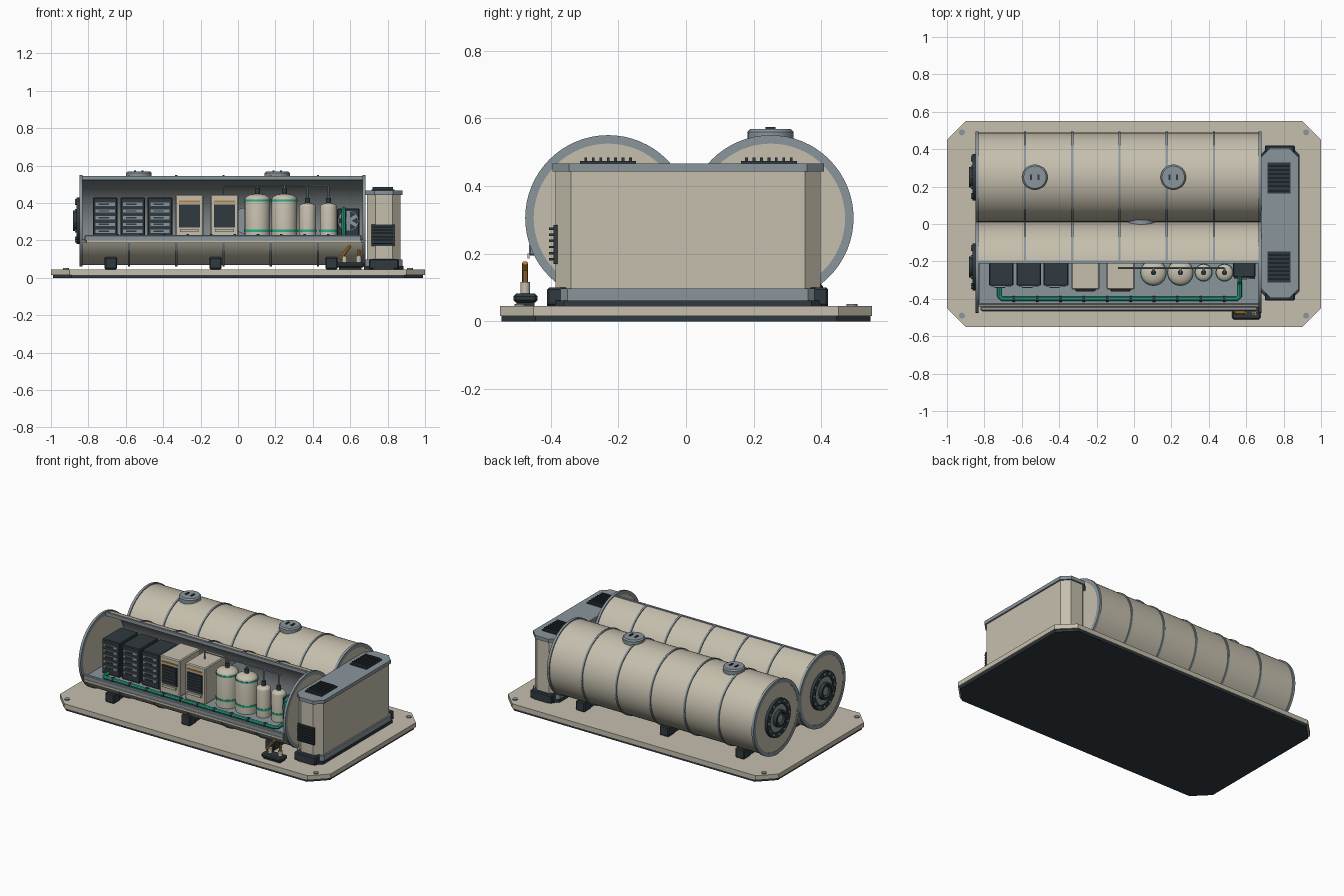
import bpy, bmesh, math
from mathutils import Vector, Matrix

if "Cube" in bpy.data.objects:
    bpy.data.objects.remove(bpy.data.objects["Cube"])

def material(name, rgb):
    m = bpy.data.materials.new(name)
    m.use_nodes = True
    m.diffuse_color = (*rgb, 1)
    m.node_tree.nodes["Principled BSDF"].inputs["Base Color"].default_value = (*rgb, 1)
    return m

CREAM = material("warm cream", (0.56, 0.52, 0.42))
STEEL = material("blue grey steel", (0.25, 0.30, 0.33))
LINER = material("inner liner grey", (0.20, 0.22, 0.23))
DARK = material("dark slate", (0.03, 0.042, 0.05))
TEAL = material("teal", (0.02, 0.42, 0.25))
ORANGE = material("amber", (0.50, 0.22, 0.04))

def finish(name, bm, *mats):
    bmesh.ops.recalc_face_normals(bm, faces=bm.faces)
    me = bpy.data.meshes.new(name)
    bm.to_mesh(me)
    bm.free()
    for m in mats:
        me.materials.append(m)
    ob = bpy.data.objects.new(name, me)
    bpy.context.collection.objects.link(ob)
    bpy.ops.object.select_all(action='DESELECT')
    ob.select_set(True)
    bpy.context.view_layer.objects.active = ob
    bpy.ops.object.shade_smooth_by_angle(angle=math.radians(32))
    return ob

def box(name, x, y, z, mat, bevel=0):
    bm = bmesh.new()
    size = [b - a for a, b in (x, y, z)]
    mid = [(a + b) / 2 for a, b in (x, y, z)]
    bmesh.ops.create_cube(bm, size=1, matrix=Matrix.Translation(mid) @ Matrix.Diagonal((*size, 1)))
    if bevel:
        bmesh.ops.bevel(bm, geom=bm.edges[:], offset=bevel, segments=1, affect='EDGES')
    return finish(name, bm, mat)

def around(name, profile, loc, axis, mat, start=0, sweep=360, steps=48, closed=False, inner=None):
    """Sweep (radius, height) points round an axis; an open arc gets end caps."""
    bm = bmesh.new()
    loop = profile + profile[:1] if closed else profile
    full = sweep == 360
    count = steps if full else steps + 1
    rows = []
    for i in range(count):
        a = math.radians(start + sweep * i / steps)
        c, s = math.cos(a), math.sin(a)
        place = {'X': lambda r, h: (h, r * c, r * s),
                 'Y': lambda r, h: (r * c, h, r * s),
                 'Z': lambda r, h: (r * c, r * s, h)}[axis]
        rows.append([bm.verts.new(Vector(loc) + Vector(place(r, h))) for r, h in profile])
    n = len(profile)
    for i in range(steps):
        p, q = rows[i], rows[(i + 1) % count]
        for j in range(n if closed else n - 1):
            k = (j + 1) % n
            f = bm.faces.new((p[j], p[k], q[k], q[j]))
            if inner and j == n - 1:
                f.material_index = 1
    if not full:
        bm.faces.new(rows[0])
        bm.faces.new(rows[-1])
    bmesh.ops.remove_doubles(bm, verts=bm.verts, dist=1e-5)
    return finish(name, bm, *([mat, inner] if inner else [mat]))

def cyl(name, loc, r, h, axis, mat, steps=32, ch=0):
    return around(name, [(0, 0), (r, 0), (r, h - ch), (r - ch, h), (0, h)], loc, axis, mat, steps=steps)

def ring(name, loc, r0, r1, h0, h1, axis, mat, **kw):
    return around(name, [(r0, h0), (r1, h0), (r1, h1), (r0, h1)], loc, axis, mat, closed=True, **kw)

def slab(name, x, y, z, cut, mat):
    (x0, x1), (y0, y1) = x, y
    pts = [(x0 + cut, y0), (x1 - cut, y0), (x1, y0 + cut), (x1, y1 - cut),
           (x1 - cut, y1), (x0 + cut, y1), (x0, y1 - cut), (x0, y0 + cut)]
    bm = bmesh.new()
    f = bm.faces.new([bm.verts.new((*p, z[0])) for p in pts])
    ext = bmesh.ops.extrude_face_region(bm, geom=[f])["geom"]
    bmesh.ops.translate(bm, vec=(0, 0, z[1] - z[0]), verts=[v for v in ext if isinstance(v, bmesh.types.BMVert)])
    return finish(name, bm, mat)

def pipe(name, pts, r, mat):
    cu = bpy.data.curves.new(name, 'CURVE')
    cu.dimensions, cu.bevel_depth, cu.bevel_resolution, cu.use_fill_caps = '3D', r, 2, True
    sp = cu.splines.new('POLY')
    sp.points.add(len(pts) - 1)
    for p, co in zip(sp.points, pts):
        p.co = (*co, 1)
    cu.materials.append(mat)
    ob = bpy.data.objects.new(name, cu)
    bpy.context.collection.objects.link(ob)
    bpy.ops.object.select_all(action='DESELECT')
    ob.select_set(True)
    bpy.context.view_layer.objects.active = ob
    bpy.ops.object.convert(target='MESH')
    bpy.ops.object.shade_smooth_by_angle(angle=math.radians(40))

# Ground plate with corner bolts
slab("plate_underside", (-0.99, 0.99), (-0.545, 0.545), (0, 0.018), 0.1, DARK)
slab("plate", (-1, 1), (-0.55, 0.55), (0.015, 0.045), 0.1, CREAM)
for sx in (-1, 1):
    for sy in (-1, 1):
        cyl("plate_bolt", (sx * 0.92, sy * 0.49, 0.045), 0.016, 0.006, 'Z', STEEL, 12)

# Two horizontal hulls; the front one is open at its upper front
LEFT, RIGHT, CZ, R = -0.845, 0.68, 0.305, 0.238
FRONT, REAR = (0, -0.23, CZ), (0, 0.25, CZ)
OPEN = dict(start=206, sweep=237)
cyl("rear_hull", (LEFT, 0.25, CZ), R, RIGHT - LEFT, 'X', CREAM, 64)
ring("front_hull", FRONT, R - 0.016, R, LEFT, RIGHT, 'X', CREAM, steps=48, inner=LINER, **OPEN)
for label, hub, arc in (("front", FRONT, OPEN), ("rear", REAR, {})):
    y = hub[1]
    for i in range(1, 6):
        x = LEFT + 0.01 + i * 0.2525
        ring(label + "_hull_band", hub, R - 0.002, R + 0.006, x - 0.006, x + 0.006, 'X', STEEL, **arc)
    for x in (LEFT, RIGHT - 0.012):
        ring(label + "_end_rim", hub, R - 0.018, R + 0.007, x - 0.002, x + 0.014, 'X', STEEL, steps=64)
        cyl(label + "_end_cap", (x, y, CZ), R - 0.01, 0.012, 'X', CREAM, 64)
    # End hatch with bolts, porthole and handles
    ring(label + "_hatch_frame", hub, 0.09, 0.125, LEFT - 0.018, LEFT, 'X', DARK)
    cyl(label + "_hatch_door", (LEFT - 0.012, y, CZ), 0.095, 0.012, 'X', STEEL)
    ring(label + "_hatch_wheel", hub, 0.04, 0.055, LEFT - 0.036, LEFT - 0.01, 'X', DARK, steps=32)
    cyl(label + "_hatch_hub", (LEFT - 0.028, y, CZ), 0.028, 0.02, 'X', STEEL, 16)
    for i in range(12):
        a = i * math.tau / 12
        cyl(label + "_hatch_bolt", (LEFT - 0.026, y + 0.108 * math.cos(a), CZ + 0.108 * math.sin(a)),
            0.009, 0.01, 'X', STEEL, 8)
    # Saddle feet
    for x in (-0.68, -0.12, 0.5):
        for s in (-1, 1):
            box(label + "_saddle_foot", (x - 0.033, x + 0.033), (y + s * 0.12 - 0.035, y + s * 0.12 + 0.035),
                (0.045, 0.11), DARK, 0.006)
        box(label + "_saddle_beam", (x - 0.02, x + 0.02), (y - 0.1, y + 0.1), (0.045, 0.075), DARK)
cyl("hull_connector", (0.04, -0.03, CZ), 0.07, 0.08, 'Y', STEEL)

# Roof ports on the rear hull
for x in (-0.53, 0.21):
    cyl("roof_port", (x, 0.25, 0.53), 0.068, 0.038, 'Z', STEEL, 32, 0.008)
    for s in (-1, 1):
        box("roof_port_handle", (x + s * 0.02 - 0.005, x + s * 0.02 + 0.005), (0.235, 0.265), (0.566, 0.574), DARK)

# Opening trim and deck
box("lower_lip", (-0.82, 0.66), (-0.464, -0.442), (0.195, 0.228), STEEL, 0.004)
box("lip_strip", (-0.81, 0.66), (-0.468, -0.462), (0.185, 0.2), CREAM)
box("upper_lip", (LEFT, RIGHT), (-0.21, -0.196), (0.522, 0.545), STEEL)
box("deck", (-0.83, 0.67), (-0.445, -0.015), (0.188, 0.2), STEEL)

# Equipment racks
for x in (-0.71, -0.563, -0.417):
    box("rack", (x - 0.066, x + 0.066), (-0.33, -0.13), (0.2, 0.43), DARK, 0.005)
    for i in range(5):
        z = 0.24 + i * 0.036
        box("rack_drawer", (x - 0.052, x + 0.052), (-0.337, -0.328), (z, z + 0.018), STEEL)
        box("rack_drawer_slot", (x - 0.035, x + 0.02), (-0.341, -0.335), (z + 0.005, z + 0.013), DARK)

# Vented cabinets
for x in (-0.26, -0.072):
    box("cabinet", (x - 0.075, x + 0.075), (-0.35, -0.13), (0.2, 0.445), CREAM, 0.006)
    box("cabinet_sill", (x - 0.05, x + 0.05), (-0.362, -0.345), (0.245, 0.262), CREAM)
    box("cabinet_vent", (x - 0.056, x + 0.056), (-0.356, -0.348), (0.268, 0.392), DARK)
    box("cabinet_stripe", (x - 0.056, x + 0.056), (-0.354, -0.348), (0.403, 0.414), ORANGE)
    for i in range(6):
        z = 0.28 + i * 0.019
        box("cabinet_slat", (x - 0.05, x + 0.05), (-0.36, -0.354), (z, z + 0.008), DARK)

# Gas bottles and their manifold
for x, r, top in ((0.104, 0.068, 0.45), (0.248, 0.068, 0.45), (0.372, 0.045, 0.4), (0.484, 0.045, 0.4)):
    y, sh = -0.26, top - r * 0.45
    dome = [(r * math.cos(t * math.pi / 10), sh + r * 0.45 * math.sin(t * math.pi / 10)) for t in range(6)]
    around("bottle", [(0, 0.2), (r, 0.2)] + dome, (x, y, 0), 'Z', CREAM, steps=32)
    ring("bottle_low_band", (x, y, 0), r - 0.002, r + 0.003, 0.245, 0.258, 'Z', TEAL, steps=32)
    if r > 0.05:
        ring("bottle_high_band", (x, y, 0), r - 0.002, r + 0.003, sh - 0.012, sh - 0.002, 'Z', TEAL, steps=32)
    cyl("bottle_neck", (x, y, top - 0.005), 0.014, 0.032, 'Z', DARK, 12)
    pipe("manifold_drop", [(x, y, top), (x, y, 0.49), (x, -0.235, 0.49)], 0.005, STEEL)
pipe("manifold", [(-0.08, -0.235, 0.44), (-0.08, -0.235, 0.49), (0.484, -0.235, 0.49)], 0.005, STEEL)

# Fan unit
box("fan_unit", (0.53, 0.65), (-0.285, -0.15), (0.2, 0.37), DARK, 0.005)
ring("fan_ring", (0.59, 0, 0.305), 0.048, 0.056, -0.294, -0.284, 'Y', STEEL, steps=24)
cyl("fan_hub", (0.59, -0.296, 0.305), 0.014, 0.012, 'Y', STEEL, 12)
for i in range(6):
    ob = box("fan_blade", (-0.009, 0.009), (-0.003, 0.003), (0.01, 0.048), STEEL)
    ob.location, ob.rotation_euler = (0.59, -0.289, 0.305), (0, i * math.tau / 6, 0)

# Coolant line with clamps
pipe("coolant_line", [(-0.72, -0.34, 0.217), (-0.72, -0.385, 0.217), (-0.705, -0.4, 0.217),
     (0.55, -0.4, 0.217), (0.565, -0.385, 0.217), (0.565, -0.32, 0.217), (0.565, -0.305, 0.232),
     (0.565, -0.305, 0.36), (0.565, -0.28, 0.37)], 0.012, TEAL)
for i in range(10):
    x = -0.65 + i * 0.125
    cyl("coolant_clamp", (x, -0.4, 0.217), 0.016, 0.014, 'X', DARK, 12)

# Utility block at the right-hand end
BY = (-0.385, 0.397)
slab("block_plinth", (0.675, 0.885), (-0.41, 0.42), (0.045, 0.062), 0.05, DARK)
slab("block_skirt", (0.68, 0.88), (-0.4, 0.41), (0.06, 0.097), 0.05, STEEL)
slab("block_body", (0.69, 0.87), BY, (0.095, 0.445), 0.045, CREAM)
slab("block_roof", (0.68, 0.88), (-0.395, 0.407), (0.443, 0.466), 0.05, STEEL)
for y0 in (-0.41, 0.35):
    box("block_corner_foot", (0.7, 0.86), (y0, y0 + 0.07), (0.045, 0.1), DARK, 0.006)
for y in (-0.23, 0.245):
    box("roof_vent", (0.713, 0.837), (y - 0.083, y + 0.083), (0.464, 0.473), DARK)
    for i in range(7):
        f = y - 0.066 + i * 0.022
        box("roof_vent_fin", (0.72, 0.83), (f - 0.004, f + 0.004), (0.47, 0.484), DARK)
box("side_vent", (0.713, 0.837), (-0.392, -0.38), (0.17, 0.285), DARK)
for i in range(6):
    z = 0.18 + i * 0.018
    box("side_vent_fin", (0.72, 0.83), (-0.404, -0.39), (z, z + 0.007), DARK)

# Small service machine beside the hull
box("machine_base", (0.525, 0.675), (-0.51, -0.438), (0.055, 0.082), DARK, 0.008)
box("machine_track", (0.54, 0.66), (-0.5, -0.448), (0.045, 0.058), DARK)
for x in (0.57, 0.645):
    cyl("machine_post", (x, -0.475, 0.08), 0.014, 0.036, 'Z', CREAM, 12)
pipe("machine_arm", [(0.545, -0.475, 0.1), (0.6, -0.475, 0.172)], 0.009, ORANGE)
pipe("machine_lever", [(0.645, -0.475, 0.11), (0.648, -0.475, 0.15)], 0.008, ORANGE)
